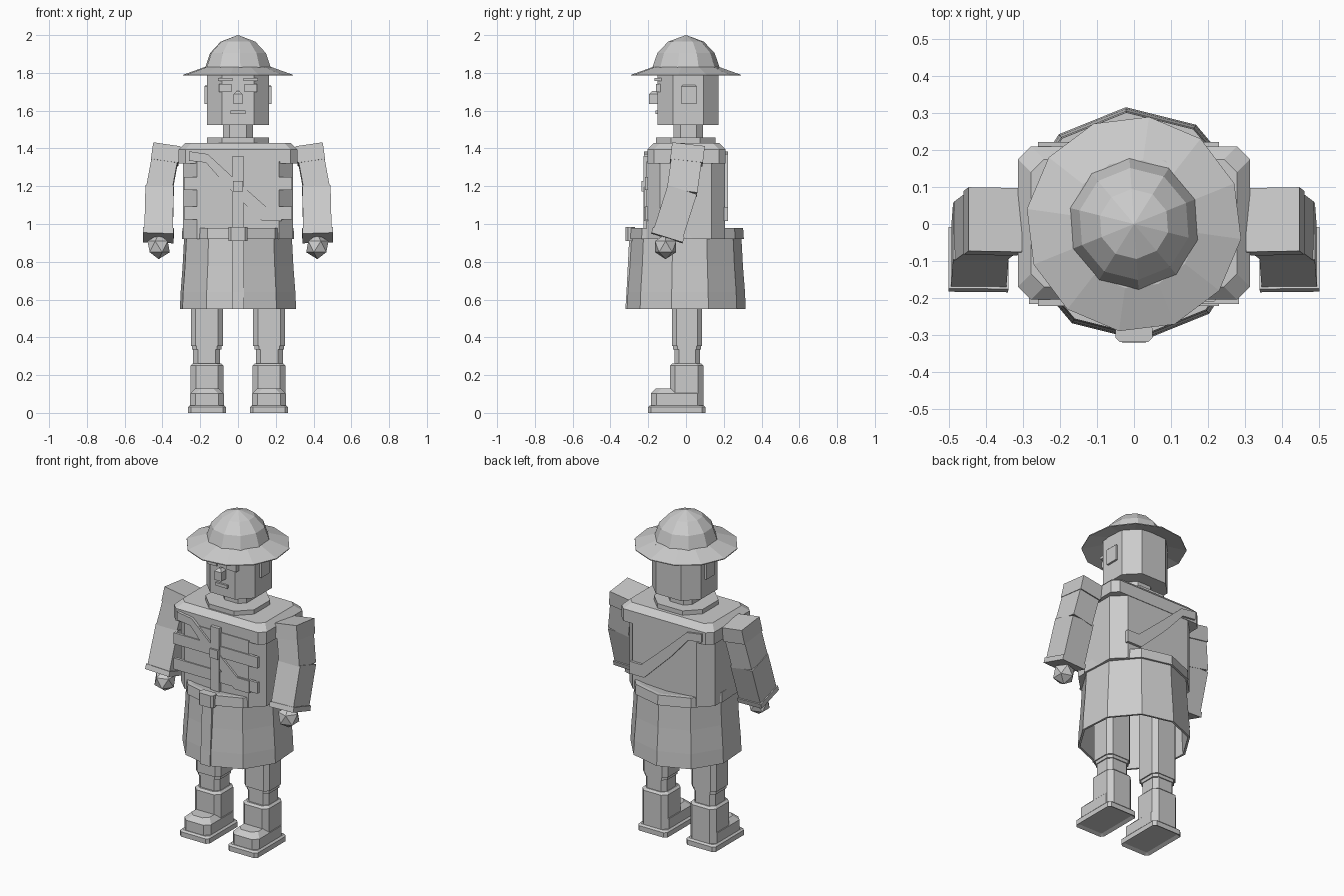
import bpy, bmesh, math
from mathutils import Vector, Matrix

old = bpy.data.objects.get("Cube")
if old:
    bpy.data.objects.remove(old)

GREY = (0.6, 0.6, 0.6, 1)
mat = bpy.data.materials.new("plain_grey")
mat.use_nodes = True
mat.diffuse_color = GREY
mat.node_tree.nodes["Principled BSDF"].inputs["Base Color"].default_value = GREY


def finish(name, bm):
    bmesh.ops.remove_doubles(bm, verts=bm.verts, dist=1e-5)
    bmesh.ops.recalc_face_normals(bm, faces=bm.faces)
    me = bpy.data.meshes.new(name)
    bm.to_mesh(me)
    bm.free()
    me.materials.append(mat)
    ob = bpy.data.objects.new(name, me)
    bpy.context.collection.objects.link(ob)
    return ob


def prism(name, x, y, z, cut=0.0, top=0.0):
    """Upright block with cut corners and an optional chamfered top."""
    (x0, x1), (y0, y1), (z0, z1) = x, y, z
    def ring(h, d):
        a, b, c, e = x0 + d, x1 - d, y0 + d, y1 - d
        if cut == 0:
            pts = [(a, c), (b, c), (b, e), (a, e)]
        else:
            pts = [(a + cut, c), (b - cut, c), (b, c + cut), (b, e - cut),
                   (b - cut, e), (a + cut, e), (a, e - cut), (a, c + cut)]
        return [(px, py, h) for px, py in pts]
    rings = [ring(z0, 0), ring(z1 - top, 0)]
    if top:
        rings.append(ring(z1, top))
    return loft(name, rings)


def loft(name, rings, cap=True):
    bm = bmesh.new()
    rows = [[bm.verts.new(p) for p in r] for r in rings]
    n = len(rows[0])
    for a, b in zip(rows, rows[1:]):
        for i in range(n):
            bm.faces.new((a[i], a[(i + 1) % n], b[(i + 1) % n], b[i]))
    if cap:
        bm.faces.new(rows[0])
        bm.faces.new(rows[-1])
    return finish(name, bm)


def lathe(name, profile, sides, turn):
    rings = [[(r * math.cos(math.radians(turn) + math.tau * i / sides),
               r * math.sin(math.radians(turn) + math.tau * i / sides), z)
              for i in range(sides)] for r, z in profile]
    return loft(name, rings, cap=True)


def limb(name, a, b, w, d):
    """Box running from a to b, keeping its width along x."""
    a, b = Vector(a), Vector(b)
    up = (a - b).normalized()
    side = (Vector((1, 0, 0)) - up * up.x).normalized()
    fwd = up.cross(side)
    rings = [[p + side * sx * w / 2 + fwd * sy * d / 2
              for sx, sy in ((-1, -1), (1, -1), (1, 1), (-1, 1))] for p in (b, a)]
    return loft(name, rings)


def mirrored(ob):
    """Copy a left-hand part to the right side."""
    bm = bmesh.new()
    bm.from_mesh(ob.data)
    bmesh.ops.transform(bm, matrix=Matrix.Diagonal((-1, 1, 1, 1)), verts=bm.verts)
    base = ob.name
    ob.name = "left_" + base
    finish("right_" + base, bm)


# Hat
lathe("hat_crown", [(0.17, 1.80), (0.178, 1.83), (0.152, 1.905), (0.095, 1.965), (0.001, 2.0)], 10, 94)
lathe("hat_brim", [(0.165, 1.815), (0.293, 1.785), (0.293, 1.79), (0.175, 1.832)], 12, -8)

# Head and neck
prism("head", (-0.165, 0.165), (-0.15, 0.172), (1.525, 1.825), 0.08)
prism("neck", (-0.08, 0.08), (-0.065, 0.09), (1.44, 1.54), 0.035)
prism("collar", (-0.165, 0.165), (-0.16, 0.155), (1.425, 1.457), 0.08)
mirrored(prism("eyebrow", (0.03, 0.105), (-0.168, -0.13), (1.757, 1.774)))
mirrored(prism("eye", (0.035, 0.1), (-0.16, -0.12), (1.70, 1.74)))
mirrored(prism("ear", (0.16, 0.177), (-0.025, 0.055), (1.635, 1.735), 0, 0.006))
prism("nose", (-0.023, 0.023), (-0.195, -0.145), (1.635, 1.705), 0, 0.016)
prism("mouth", (-0.04, 0.04), (-0.162, -0.145), (1.583, 1.602))

# Coat body and shoulders
prism("chest", (-0.29, 0.29), (-0.21, 0.207), (0.92, 1.33), 0.073)
prism("shoulder_yoke", (-0.314, 0.314), (-0.205, 0.21), (1.32, 1.43), 0.035, 0.035)
prism("front_placket", (-0.03, 0.03), (-0.225, -0.2), (0.96, 1.36))
prism("coat_button", (-0.027, 0.027), (-0.236, -0.2), (1.172, 1.227))
for i, z in enumerate((1.18, 1.025)):
    prism("chest_strip_%d" % i, (-0.285, 0.285), (-0.217, -0.2), (z, z + 0.068))

# Shoulder strap across chest and back
strap = [(-0.26, 1.385), (-0.16, 1.37), (-0.03, 1.25), (0.15, 1.09), (0.23, 1.09),
         (0.23, 1.015), (0.13, 1.015), (-0.05, 1.19), (-0.17, 1.325), (-0.26, 1.335)]
for name, y0, y1 in (("front_strap", -0.222, -0.2), ("back_strap", 0.2, 0.222)):
    loft(name, [[(x, y, z) for x, z in strap] for y in (y0, y1)])

# Belt and hollow skirt
lathe("skirt", [(0.2, 0.90), (0.285, 0.90), (0.302, 0.56), (0.304, 0.55), (0.317, 0.55),
                (0.313, 0.64), (0.302, 0.78), (0.294, 0.93), (0.2, 0.93)], 10, 94)
lathe("belt", [(0.2, 0.92), (0.307, 0.92), (0.303, 0.98), (0.28, 0.98), (0.2, 0.965)], 10, 94)
prism("belt_buckle", (-0.05, 0.05), (-0.32, -0.27), (0.91, 0.985), 0.012)
loft("skirt_lap", [[(-0.033, y, z), (0.033, y, z), (0.033, -0.27, z), (-0.033, -0.27, z)]
                   for y, z in ((-0.321, 0.55), (-0.315, 0.64), (-0.301, 0.92))])

# Arms
mirrored(limb("shoulder_cap", (0.376, 0.012, 1.412), (0.389, 0.002, 1.325), 0.146, 0.174))
mirrored(limb("upper_arm", (0.38, 0.008, 1.38), (0.42, -0.022, 1.165), 0.138, 0.162))
mirrored(limb("forearm", (0.415, -0.02, 1.18), (0.421, -0.10, 0.93), 0.15, 0.162))
mirrored(limb("cuff", (0.421, -0.092, 0.955), (0.422, -0.101, 0.926), 0.162, 0.174))
bm = bmesh.new()
bmesh.ops.create_icosphere(bm, subdivisions=1, radius=0.066,
                           matrix=Matrix.Translation((0.42, -0.108, 0.88)))
mirrored(finish("hand", bm))

# Legs and boots
mirrored(prism("thigh", (0.08, 0.25), (-0.075, 0.085), (0.355, 0.92), 0.025))
mirrored(prism("knee_band", (0.088, 0.243), (-0.068, 0.08), (0.335, 0.36), 0.024))
mirrored(prism("shin", (0.094, 0.237), (-0.062, 0.074), (0.24, 0.345), 0.024))
mirrored(prism("boot_shaft", (0.077, 0.251), (-0.085, 0.092), (0.025, 0.262), 0.028, 0.012))
mirrored(prism("boot_foot", (0.074, 0.254), (-0.186, 0.09), (0.03, 0.13), 0.03, 0.028))
sole = prism("sole", (0.064, 0.264), (-0.2, 0.102), (0, 0.04), 0.016, 0.01)
bm = bmesh.new()
bm.from_mesh(sole.data)
under = [f for f in bm.faces if f.normal.z < -0.9]
bmesh.ops.inset_region(bm, faces=under, thickness=0.022, depth=-0.01)
bm.to_mesh(sole.data)
bm.free()
mirrored(sole)
